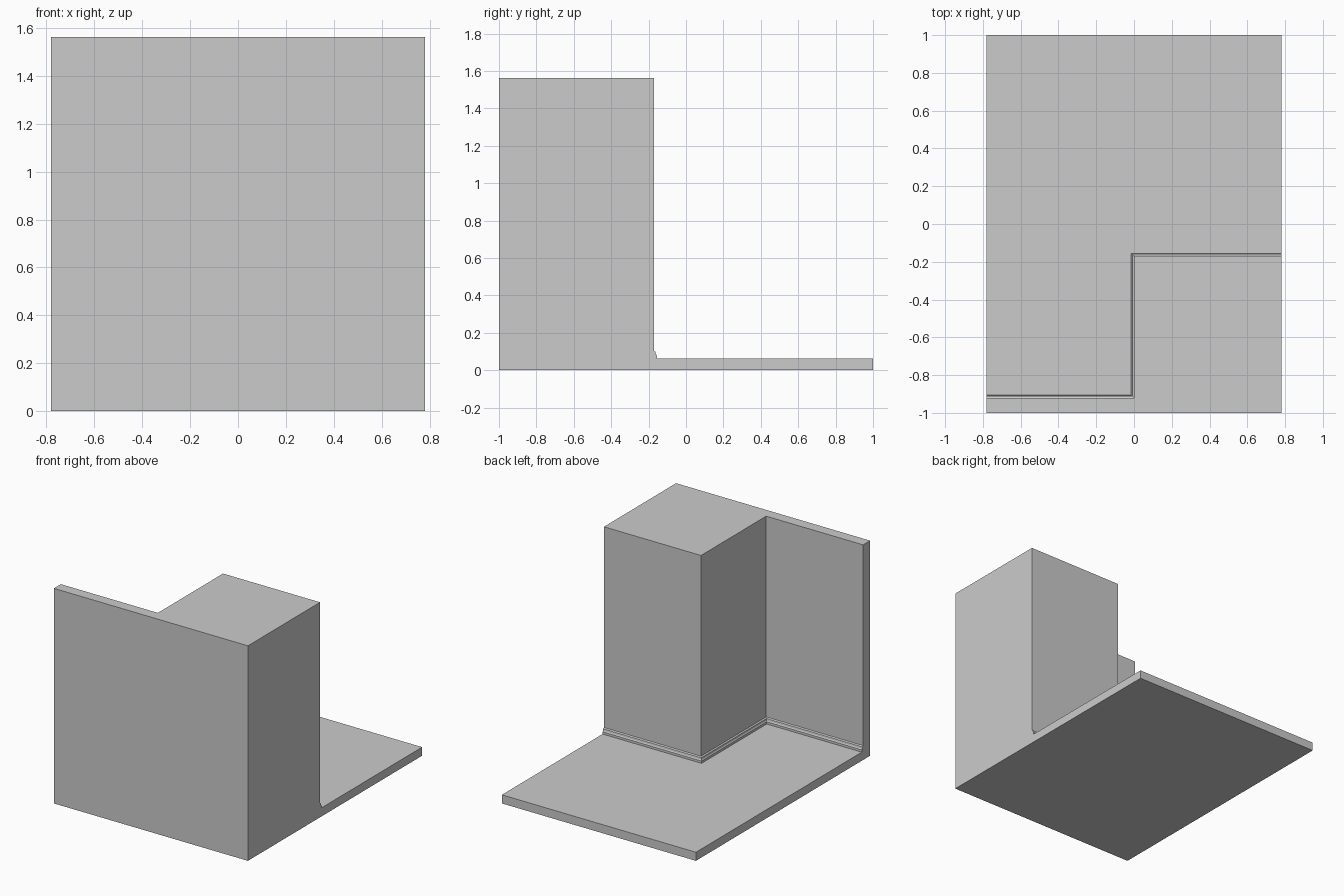
import bpy, bmesh

if "Cube" in bpy.data.objects:
    bpy.data.objects.remove(bpy.data.objects["Cube"])

W, D = 0.78, 1.0          # half width, half depth
FLOOR, TOP = 0.0625, 1.5625
PX, PY, BY = 0.0, -0.172, -0.92   # pillar side, pillar back, thin wall back


def step_path(d=0.0):
    """Line where walls meet the floor, moved d away from the walls."""
    return [(W, PY + d), (PX - d, PY + d), (PX - d, BY + d), (-W, BY + d)]


def finish(bm, name):
    bmesh.ops.recalc_face_normals(bm, faces=bm.faces[:])
    mesh = bpy.data.meshes.new(name)
    bm.to_mesh(mesh)
    bm.free()
    obj = bpy.data.objects.new(name, mesh)
    bpy.context.collection.objects.link(obj)
    return obj


def prism(name, outline, height):
    bm = bmesh.new()
    face = bm.faces.new([bm.verts.new((x, y, 0)) for x, y in outline])
    out = bmesh.ops.extrude_face_region(bm, geom=[face], use_keep_orig=True)
    verts = [v for v in out["geom"] if isinstance(v, bmesh.types.BMVert)]
    bmesh.ops.translate(bm, verts=verts, vec=(0, 0, height))
    return finish(bm, name)


# Walls: square pillar block joined to the thin wall
prism("walls", step_path() + [(-W, -D), (W, -D)], TOP)

# Floor slab fills the rest of the footprint
prism("floor", step_path() + [(-W, D), (W, D)], FLOOR)

# Skirting board: (offset from wall, height) profile swept along the walls
profile = [(0, FLOOR), (0.016, FLOOR), (0.016, 0.079),
           (0.011, 0.085), (0.009, 0.098), (0, 0.104)]
bm = bmesh.new()
rows = [[bm.verts.new((x, y, z)) for x, y in step_path(d)] for d, z in profile]
for a, b in zip(rows, rows[1:] + rows[:1]):
    for i in range(3):
        bm.faces.new((a[i], a[i + 1], b[i + 1], b[i]))
for end in (0, 3):
    bm.faces.new([r[end] for r in rows])
finish(bm, "skirting_board")
